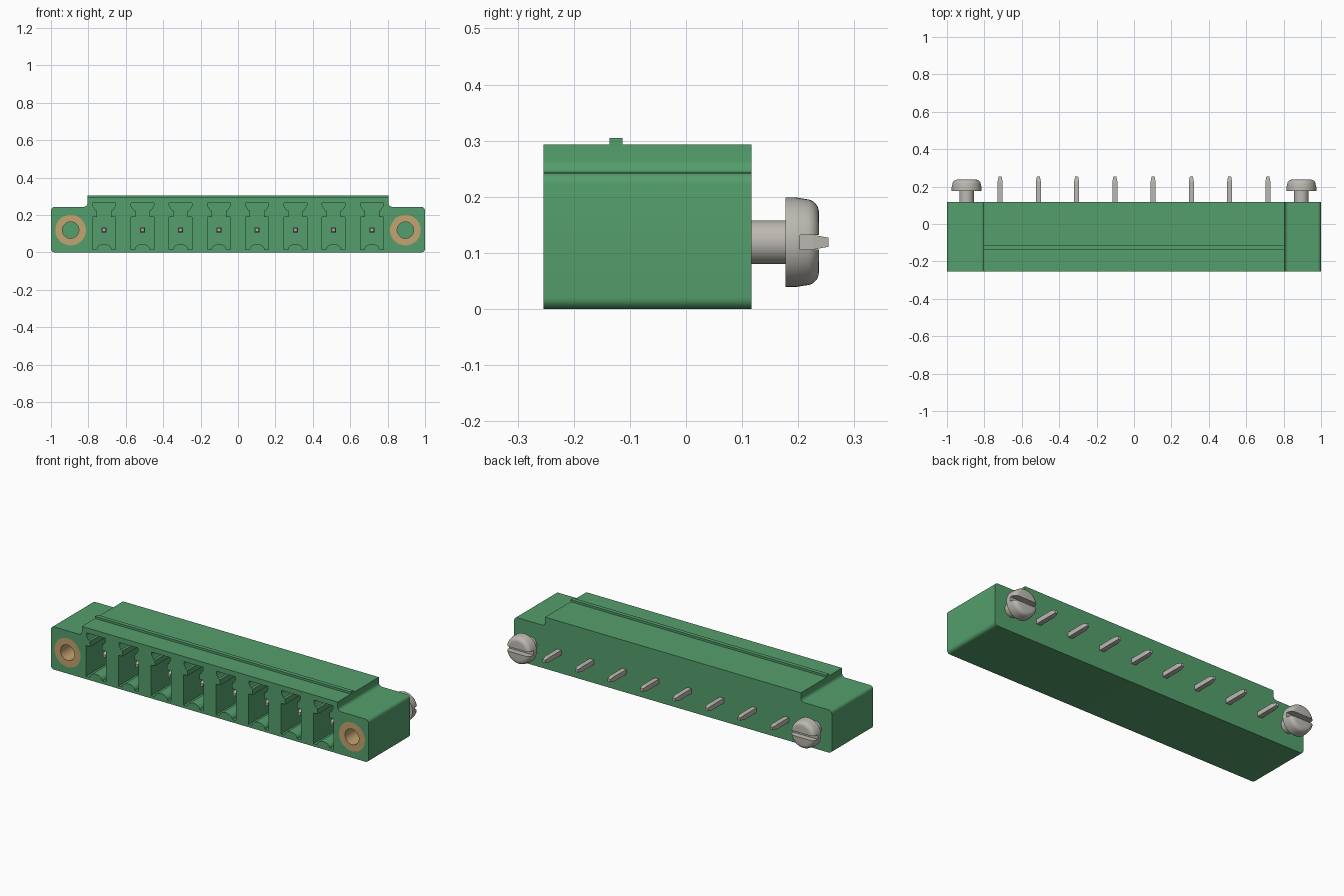
import bpy, bmesh, math
from math import sin, cos, pi

cube = bpy.data.objects.get("Cube")
if cube:
    bpy.data.objects.remove(cube, do_unlink=True)


def material(name, colour):
    m = bpy.data.materials.new(name)
    m.use_nodes = True
    m.diffuse_color = (*colour, 1)
    bsdf = m.node_tree.nodes["Principled BSDF"]
    bsdf.inputs["Base Color"].default_value = (*colour, 1)
    bsdf.inputs["Roughness"].default_value = 0.6
    return m


GREEN = material("green plastic", (0.089, 0.345, 0.15))
BRASS = material("brass", (0.55, 0.37, 0.16))
STEEL = material("steel", (0.50, 0.485, 0.44))

FRONT, BACK = -0.254, 0.117
AXIS_Z = 0.119
PITCH = 0.2045
PIN_XS = [(i - 3.5) * PITCH for i in range(8)]
EAR_X = 0.895


def finish(name, bm, mat, smooth=True):
    bmesh.ops.recalc_face_normals(bm, faces=bm.faces)
    mesh = bpy.data.meshes.new(name)
    bm.to_mesh(mesh)
    bm.free()
    mesh.materials.append(mat)
    ob = bpy.data.objects.new(name, mesh)
    bpy.context.collection.objects.link(ob)
    if smooth:
        shade(ob)
    return ob


def activate(ob):
    bpy.ops.object.select_all(action='DESELECT')
    ob.select_set(True)
    bpy.context.view_layer.objects.active = ob


def shade(ob):
    activate(ob)
    bpy.ops.object.shade_smooth_by_angle(angle=math.radians(35))


def extrude(bm, outline, y0, y1, dx=0):
    """Prism along y from an (x, z) outline."""
    rings = [[bm.verts.new((x + dx, y, z)) for x, z in outline] for y in (y0, y1)]
    bm.faces.new(rings[0])
    bm.faces.new(rings[1])
    for i in range(len(outline)):
        j = (i + 1) % len(outline)
        bm.faces.new((rings[0][i], rings[0][j], rings[1][j], rings[1][i]))


def lathe(bm, profile, x, n=40, closed=False):
    """Revolve (radius, y) points about a y axis at x; open ends are capped."""
    rings = [[bm.verts.new((x + r * cos(2 * pi * k / n), y, AXIS_Z + r * sin(2 * pi * k / n)))
              for k in range(n)] for r, y in profile]
    pairs = list(zip(rings, rings[1:]))
    if closed:
        pairs.append((rings[-1], rings[0]))
    else:
        bm.faces.new(rings[0])
        bm.faces.new(rings[-1])
    for a, b in pairs:
        for k in range(n):
            m = (k + 1) % n
            bm.faces.new((a[k], a[m], b[m], b[k]))


def arc(cx, cz, r, a0, a1, n=6):
    return [(cx + r * cos(math.radians(a0 + (a1 - a0) * i / n)),
             cz + r * sin(math.radians(a0 + (a1 - a0) * i / n))) for i in range(n + 1)]


def box(bm, x, y, z):
    extrude(bm, [(x[0], z[0]), (x[1], z[0]), (x[1], z[1]), (x[0], z[1])], *y)


def mirrored(half):
    return half + [(-x, z) for x, z in reversed(half)]


def cut(ob, cutter):
    cutter.hide_render = True
    mod = ob.modifiers.new("cut", 'BOOLEAN')
    mod.operation = 'DIFFERENCE'
    mod.solver = 'EXACT'
    mod.object = cutter
    activate(ob)
    bpy.ops.object.modifier_apply(modifier=mod.name)
    bpy.data.objects.remove(cutter, do_unlink=True)


# Housing: raised centre with rounded ears on both ends
half = (arc(0.98, 0.02, 0.02, -90, 0) + arc(0.98, 0.223, 0.02, 0, 90)
        + arc(0.825, 0.263, 0.02, 270, 180) + [(0.805, 0.293)])
bm = bmesh.new()
extrude(bm, mirrored(half), FRONT, BACK)
housing = finish("housing", bm, GREEN, False)

# Contact pockets: wide chamber, narrow neck, flared key slot, arched floor
arch = arc(0, 0.016, 0.04, 90, 0)
arch = [(x, 0.016 + (z - 0.016) * 0.7) for x, z in arch]
pocket = arch[1:] + [(0.062, 0.016), (0.062, 0.19), (0.037, 0.19), (0.037, 0.222),
                     (0.047, 0.226), (0.061, 0.25), (0.061, 0.264)]
pocket = pocket + [(-x, z) for x, z in reversed(pocket)] + [arch[0]]
bm = bmesh.new()
for x in PIN_XS:
    extrude(bm, pocket, FRONT - 0.02, 0.05, x)
cut(housing, finish("pocket_cutter", bm, GREEN, False))

# Seats for the threaded inserts
SEAT = -0.05
bm = bmesh.new()
for x in (-EAR_X, EAR_X):
    lathe(bm, [(0.082, FRONT - 0.02), (0.082, SEAT)], x)
cut(housing, finish("seat_cutter", bm, GREEN, False))
shade(housing)

# Rib along the top
bm = bmesh.new()
box(bm, (-0.805, 0.805), (-0.136, -0.113), (0.288, 0.305))
finish("top_rib", bm, GREEN, False)

# Contact pins: square bars with tapered ends
bm = bmesh.new()
for x in PIN_XS:
    rings = []
    for y, h in ((-0.18, 0.008), (-0.163, 0.0135), (0.225, 0.0135), (0.254, 0.008)):
        rings.append([bm.verts.new((x + sx * h, y, AXIS_Z + sz * h))
                      for sx, sz in ((-1, -1), (1, -1), (1, 1), (-1, 1))])
    bm.faces.new(rings[0])
    bm.faces.new(rings[-1])
    for a, b in zip(rings, rings[1:]):
        for k in range(4):
            m = (k + 1) % 4
            bm.faces.new((a[k], a[m], b[m], b[k]))
finish("contact_pins", bm, STEEL, False)

for side, x in (("right", -EAR_X), ("left", EAR_X)):
    # Brass insert
    bm = bmesh.new()
    lathe(bm, [(0.082, FRONT), (0.082, SEAT), (0.044, SEAT), (0.044, FRONT)], x, closed=True)
    finish(side + "_insert", bm, BRASS)

    # Screw with a rounded, slotted head
    bm = bmesh.new()
    head = [(0.039, BACK - 0.01), (0.039, 0.177), (0.08, 0.177), (0.08, 0.195)]
    lathe(bm, head + arc(0.053, 0.213, 0.024, 0, 90), x)
    screw = finish(side + "_screw", bm, STEEL, False)
    bm = bmesh.new()
    box(bm, (x - 0.1, x + 0.1), (0.203, 0.26), (AXIS_Z - 0.013, AXIS_Z + 0.013))
    cut(screw, finish("slot_cutter", bm, STEEL, False))
    shade(screw)
